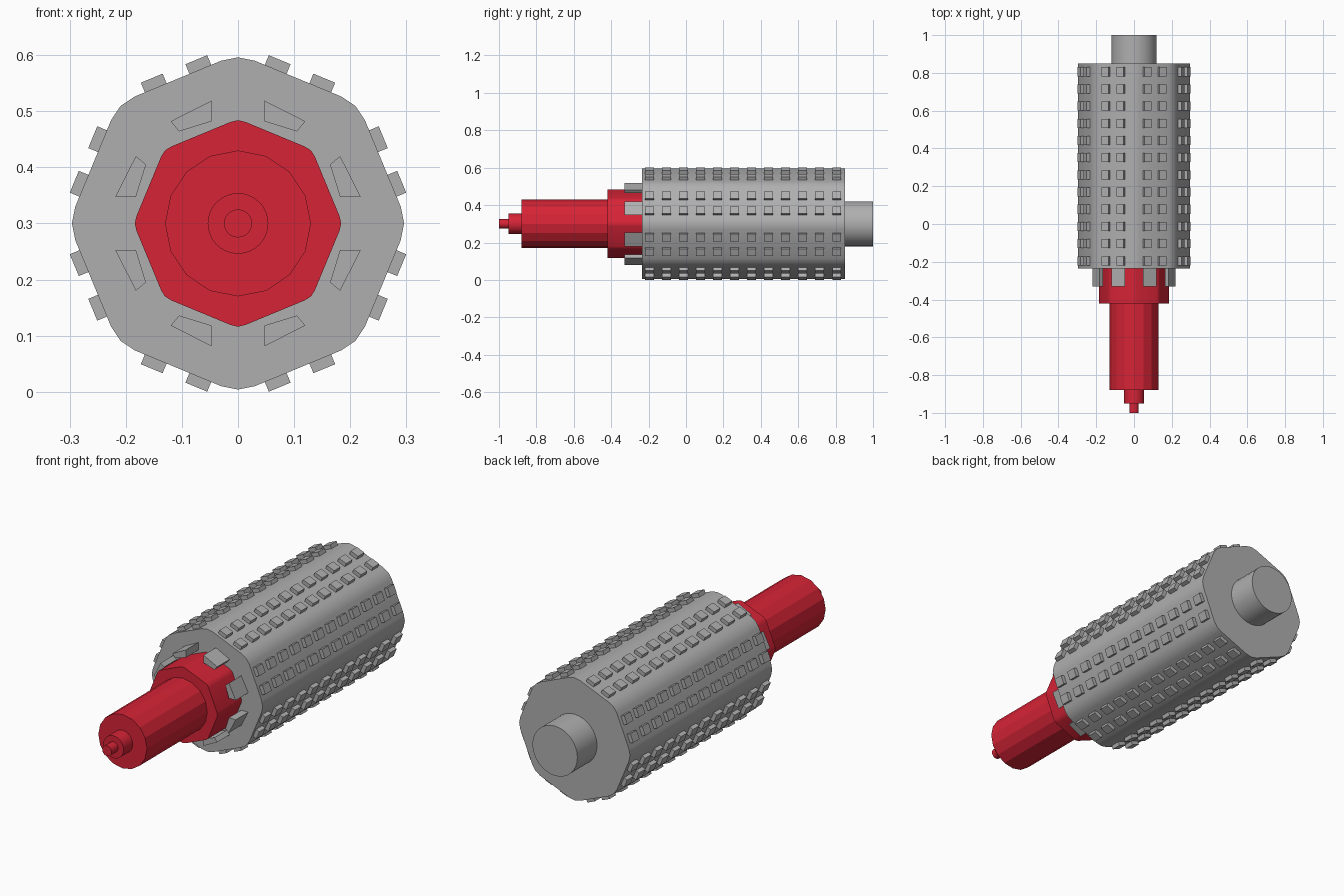
import bpy, bmesh
from math import sin, cos, pi, hypot, atan2
from mathutils import Matrix, Vector

if "Cube" in bpy.data.objects:
    bpy.data.objects.remove(bpy.data.objects["Cube"])

AXIS_Z = 0.3  # height of the long axis


def material(name, rgb):
    m = bpy.data.materials.new(name)
    m.use_nodes = True
    m.diffuse_color = (*rgb, 1)
    m.node_tree.nodes["Principled BSDF"].inputs["Base Color"].default_value = (*rgb, 1)
    return m


GREY = material("grey", (0.43, 0.43, 0.43))
RED = material("red", (0.67, 0.017, 0.037))


def finish(bm, name, mat, smooth=None):
    bmesh.ops.recalc_face_normals(bm, faces=bm.faces)
    mesh = bpy.data.meshes.new(name)
    bm.to_mesh(mesh)
    bm.free()
    mesh.materials.append(mat)
    obj = bpy.data.objects.new(name, mesh)
    bpy.context.collection.objects.link(obj)
    obj.location.z = AXIS_Z
    if smooth:
        bpy.ops.object.select_all(action='DESELECT')
        obj.select_set(True)
        bpy.context.view_layer.objects.active = obj
        bpy.ops.object.shade_smooth_by_angle(angle=smooth)
    return obj


def extrude(bm, outline, y0, y1):
    """Prism along y from an (x, z) outline."""
    face = bm.faces.new([bm.verts.new((x, y0, z)) for x, z in outline])
    top = bmesh.ops.extrude_face_region(bm, geom=[face], use_keep_orig=True)["geom"]
    verts = [v for v in top if isinstance(v, bmesh.types.BMVert)]
    bmesh.ops.translate(bm, verts=verts, vec=(0, y1 - y0, 0))


def circle(r, n):
    return [(r * sin(2 * pi * k / n), r * cos(2 * pi * k / n)) for k in range(n)]


def rounded_octagon(tip, side, height):
    """Octagon whose corners are eased through three points."""
    r, da = hypot(side, height), atan2(side, height)
    return [(rad * sin(k * pi / 4 + a), rad * cos(k * pi / 4 + a))
            for k in range(8) for rad, a in ((r, -da), (tip, 0), (r, da))]


def prism(name, outline, y0, y1, mat, smooth=None):
    bm = bmesh.new()
    extrude(bm, outline, y0, y1)
    return finish(bm, name, mat, smooth)


# Main drum and rear shaft
prism("drum", rounded_octagon(0.296, 0.03, 0.29), -0.235, 0.85, GREY, 0.5)
prism("rear_shaft", circle(0.12, 32), 0.85, 1.0, GREY, 0.5)

# Red front section, stepping down to the tip
prism("collar", rounded_octagon(0.184, 0.013, 0.181), -0.42, -0.235, RED, 0.5)
prism("front_tube", circle(0.13, 16), -0.88, -0.42, RED)
prism("nozzle", circle(0.054, 32), -0.95, -0.88, RED, 0.5)
prism("nozzle_tip", circle(0.025, 24), -1.0, -0.95, RED, 0.5)

# Studs: two rows of twelve on each of the eight drum sides
bm = bmesh.new()
for side in range(8):
    turn = Matrix.Rotation((side + 0.5) * pi / 4, 4, 'Y')
    for across in (-0.043, 0.043):
        for row in range(12):
            place = Matrix.Translation((across, -0.195 + row * 0.091, 0.284))
            size = Matrix.Diagonal((0.042, 0.048, 0.028, 1))
            bmesh.ops.create_cube(bm, size=1, matrix=turn @ place @ size)
finish(bm, "studs", GREY)

# Wedge lugs around the collar, in mirrored pairs
wedge = [(0.047, 0.219), (0.12, 0.182), (0.105, 0.164), (0.047, 0.182)]
bm = bmesh.new()
for quarter in range(4):
    turn = Matrix.Rotation(quarter * pi / 2, 2)
    for flip in (-1, 1):
        extrude(bm, [turn @ Vector((x * flip, z)) for x, z in wedge], -0.33, -0.235)
finish(bm, "collar_lugs", GREY)
